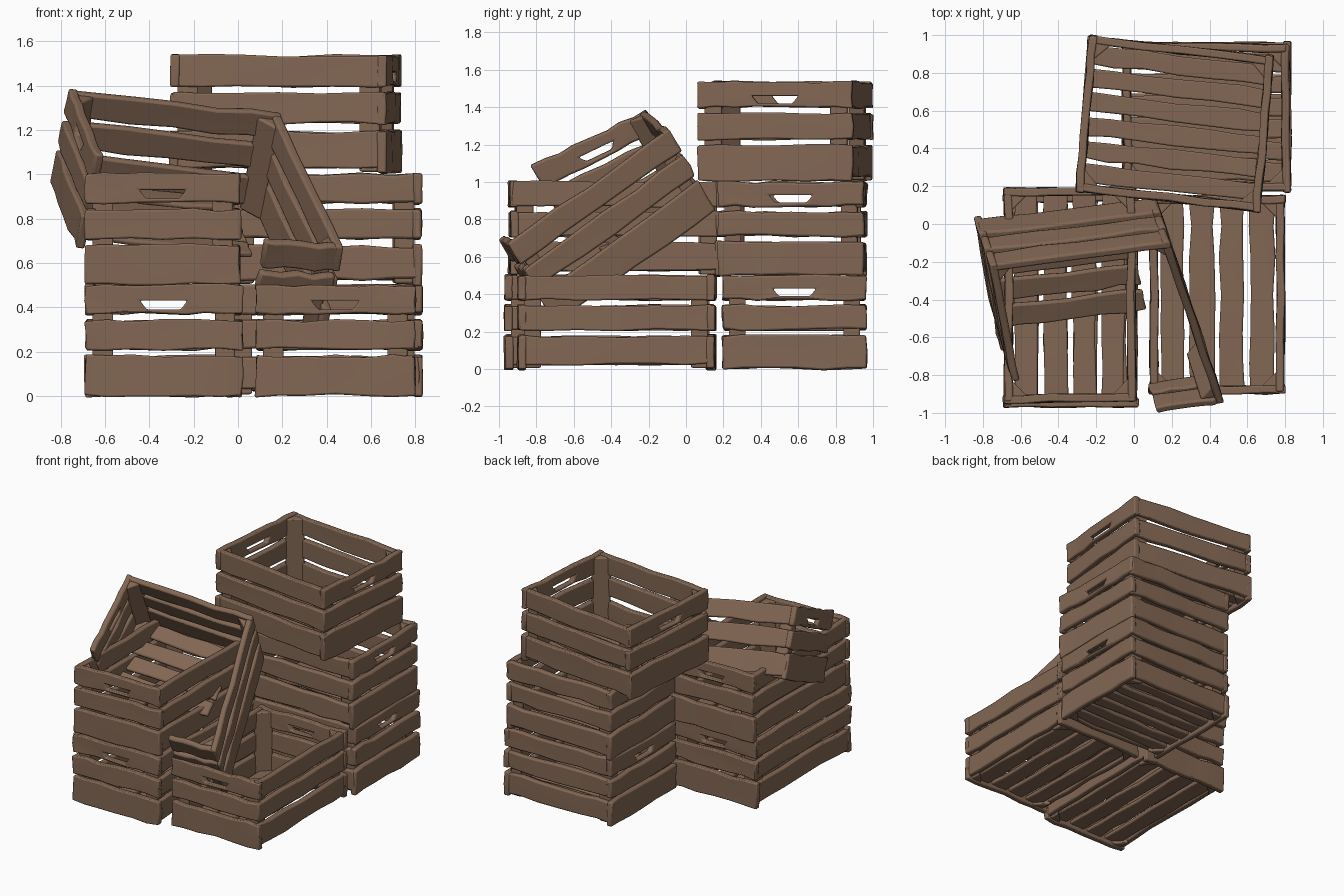
import bpy, bmesh, random
from mathutils import Vector as V

if "Cube" in bpy.data.objects:
    bpy.data.objects.remove(bpy.data.objects["Cube"])

random.seed(4)
wood = bpy.data.materials.new("brown_wood")
wood.diffuse_color = (0.225, 0.135, 0.088, 1)
wood.use_nodes = True
wood.node_tree.nodes["Principled BSDF"].inputs["Base Color"].default_value = wood.diffuse_color
T = 0.042  # board thickness


def rnd(s):
    return random.uniform(-s, s)


def board(bm, o, u, v, n, handle=False):
    """Warped plank: corner o, length u, width v, thickness n; optional grip hole."""
    us = [0, .12, .24, .35, .65, .76, .88, 1] if handle else [0, .14, .3, .5, .7, .86, 1]
    vs = [0, .16, .46, 1] if handle else [0, .5, 1]
    un, vn, nn = u.normalized(), v.normalized(), n.normalized()
    grid = []
    for i, a in enumerate(us):
        bend, lo, hi = rnd(.005), rnd(.008), rnd(.008)
        col = []
        for j, b in enumerate(vs):
            s = a
            if handle and j == 1 and i in (3, 4):   # tapered grip
                s += .04 if i == 3 else -.04
            edge = lo if j == 0 else hi if j == len(vs) - 1 else 0
            end = rnd(.006) if i in (0, len(us) - 1) else 0
            p = o + u * s + v * b + vn * edge + nn * (bend + rnd(.002)) + un * end
            col.append((bm.verts.new(p), bm.verts.new(p + n)))
        grid.append(col)

    def solid(i, j):
        inside = 0 <= i < len(us) - 1 and 0 <= j < len(vs) - 1
        return inside and not (handle and i == 3 and j == 1)

    for i in range(len(us) - 1):
        for j in range(len(vs) - 1):
            if not solid(i, j):
                continue
            c = [grid[i][j], grid[i + 1][j], grid[i + 1][j + 1], grid[i][j + 1]]
            bm.faces.new([q[0] for q in c])
            bm.faces.new([q[1] for q in reversed(c)])
            for k, (di, dj) in enumerate([(0, -1), (1, 0), (0, 1), (-1, 0)]):
                if not solid(i + di, j + dj):
                    p, q = c[k], c[(k + 1) % 4]
                    bm.faces.new([p[0], p[1], q[1], q[0]])


def post(bm, o, x, y, h):
    """Triangular corner post."""
    tri = [o, o + x, o + y]
    lo = [bm.verts.new(p) for p in tri]
    hi = [bm.verts.new(p + h) for p in tri]
    bm.faces.new(lo)
    bm.faces.new(hi)
    for k in range(3):
        m = (k + 1) % 3
        bm.faces.new([lo[k], lo[m], hi[m], hi[k]])


def finish(name, bm):
    bmesh.ops.recalc_face_normals(bm, faces=bm.faces)
    me = bpy.data.meshes.new(name)
    bm.to_mesh(me)
    bm.free()
    me.materials.append(wood)
    ob = bpy.data.objects.new(name, me)
    bpy.context.collection.objects.link(ob)
    mod = ob.modifiers.new("worn_edges", 'BEVEL')
    mod.width, mod.segments, mod.limit_method = .011, 2, 'ANGLE'
    mod.angle_limit = .7
    bpy.ops.object.select_all(action='DESELECT')
    ob.select_set(True)
    bpy.context.view_layer.objects.active = ob
    bpy.ops.object.shade_smooth_by_angle(angle=.7)


SIDE = [(.05, .35), (.42, .68), (.74, 1)]
END = [(0, .36), (.42, .68), (.74, 1)]


def crate(name, o, a, d, h, count, sides=(0, 1), ends=(0, 1), keep=9, reach=1, leg=.095):
    """Crate from corner o: long axis a, cross axis d, height h. Ends carry grips."""
    o, a, d, h = V(o), V(a), V(d), V(h)
    an, dn, hn = a.normalized(), d.normalized(), h.normalized()
    bm = bmesh.new()
    for s in sides:
        n = dn * (T if s == 0 else -T)
        for lo, hi in SIDE:
            board(bm, o + d * s + n * .1 + an * .012 + h * lo, a - an * .024, h * (hi - lo), n)
    for e in ends:
        n = an * (T if e == 0 else -T)
        for k, (lo, hi) in enumerate(END):
            board(bm, o + a * e + h * lo, d, h * (hi - lo), n, k == 2)
    for e in ends:
        for s in sides:
            x, y = an * (1 - 2 * e), dn * (1 - 2 * s)
            post(bm, o + a * e + d * s + (x + y) * T * .8 + h * .01, x * leg, y * leg, h * .97)
    # floor slats
    w = (d.length - 2 * T) / count
    for k in range(min(count, keep)):
        board(bm, o + dn * (T + w * (k + .1)) + an * .02 + h * .05,
              a * reach - an * .04, dn * w * .8, hn * .03)
    finish(name, bm)


H = (0, 0, .5)
crate("front_left_lower_crate", (-.69, -.97, 0), (0, 1.13, 0), (.71, 0, 0), H, 4)
crate("front_left_upper_crate", (-.69, -.95, .5), (0, 1.14, 0), (.70, .01, 0), H, 4)
crate("front_right_crate", (.08, -.90, 0), (0, 1.05, 0), (.72, 0, 0), H, 4)
crate("back_lower_crate", (-.06, .195, 0), (.89, 0, 0), (0, .77, 0), H, 6)
crate("back_upper_crate", (-.05, .19, .5), (.88, -.02, 0), (-.01, .78, 0), H, 6)
crate("back_top_crate", (-.31, .17, 1.005), (.98, -.11, 0), (.07, .83, 0), (0, 0, .53), 6)

# Broken crate tipped over the front left stack
A, Hg = V((.97, .12, -.11)), V((.08, -.25, .43))
crate("tipped_crate", (-.85, .04, .96), A, (.12, -.62, -.30), Hg, 4,
      sides=(0,), ends=(0,), reach=.84)

# Its loose end panel, leaning down into the front right crate
o, d = V((.11, .16, .85)), V((.29, -.86, -.61))
an, dn = A.normalized(), d.normalized()
bm = bmesh.new()
for lo, hi in END:
    board(bm, o + Hg * lo, d, Hg * (hi - lo), -an * T)
for lo, hi in ((.47, .68), (.74, 1)):
    board(bm, o + d + Hg * lo - an * .01, V((-.345, -.05, .02)), Hg * (hi - lo), -dn * T)
for s in (0, 1):
    y = dn * (1 - 2 * s)
    post(bm, o + d * s - an * T * .8 + y * T * .8, -an * .085, y * .085, Hg * .97)
finish("loose_end_panel", bm)
